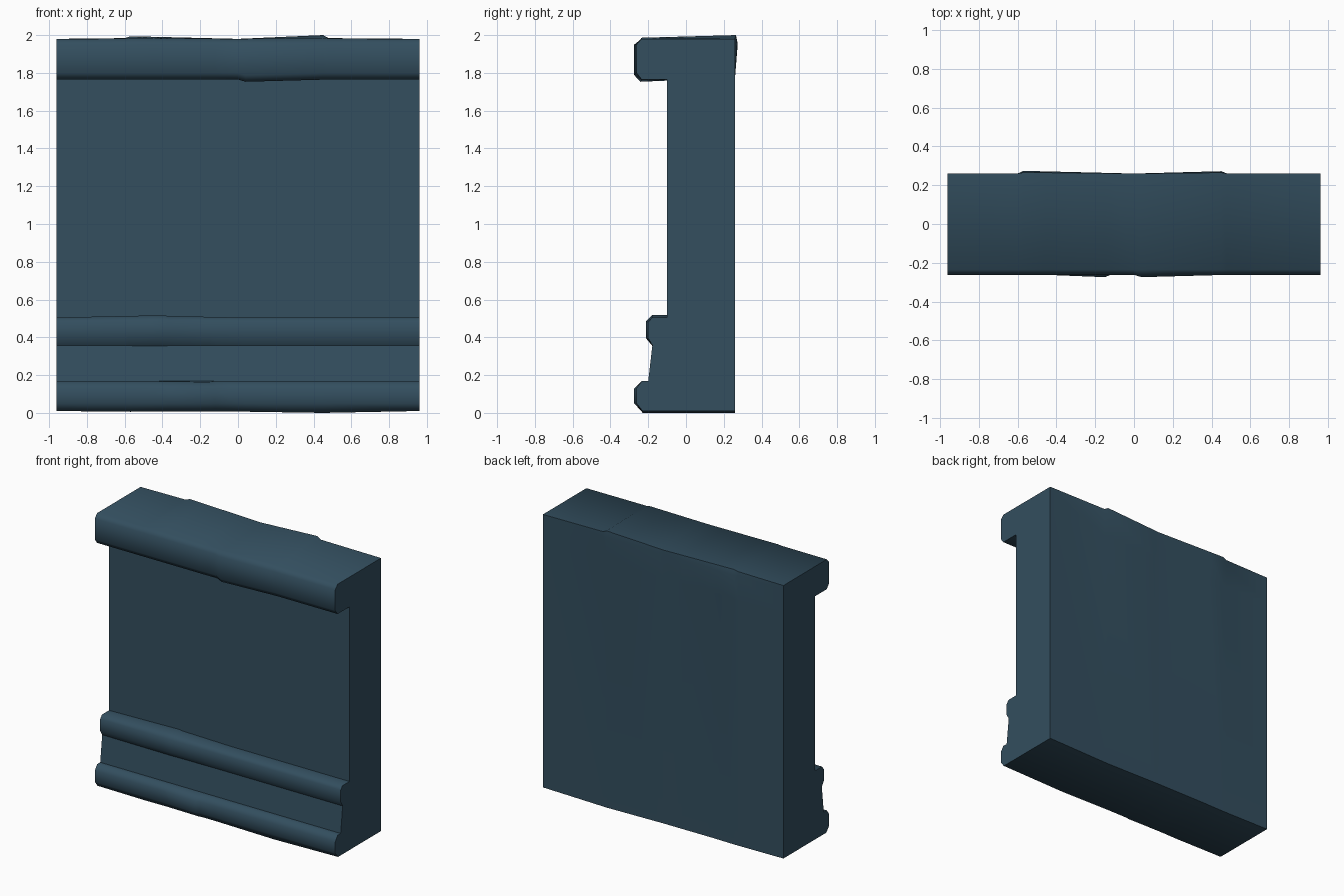
import bpy, bmesh

if "Cube" in bpy.data.objects:
    bpy.data.objects.remove(bpy.data.objects["Cube"])

mat = bpy.data.materials.new("dark slate blue")
mat.diffuse_color = (0.033, 0.077, 0.114, 1)
mat.use_nodes = True
mat.node_tree.nodes["Principled BSDF"].inputs["Base Color"].default_value = mat.diffuse_color


def curve(x, pts):
    """Piecewise linear value at x."""
    for (a, u), (b, v) in zip(pts, pts[1:]):
        if x <= b:
            return u + (v - u) * (x - a) / (b - a)
    return pts[-1][1]


E = 0.96
# Worn-edge offsets along the length of the wall
top_wear = [(-E, 0), (-.6, .004), (-.57, .014), (0, 0), (.45, .02), (.48, .004), (E, 0)]
back_wear = [(-E, 0), (-.6, 0), (-.57, .014), (0, 0), (.45, .012), (.48, 0), (E, 0)]
cornice_wear = [(-E, 0), (0, 0), (.04, .012), (.48, 0), (E, 0)]
rail_wear = [(-E, 0), (-.4, .012), (-.37, .008), (0, 0), (E, 0)]
base_wear = [(-E, 0), (-.45, 0), (-.15, .012), (-.12, 0), (E, 0)]
foot_wear = [(-E, 0), (-.57, .004), (-.4, .002), (0, .003), (.45, .01), (E, 0)]
stations = sorted({x for c in (top_wear, back_wear, cornice_wear, rail_wear, base_wear, foot_wear)
                   for x, _ in c})


def profile(x):
    """Wall section (y, z) at x; the third value marks a sharp edge."""
    t, b, c = curve(x, top_wear), curve(x, back_wear), curve(x, cornice_wear)
    r, s, f = curve(x, rail_wear), curve(x, base_wear), curve(x, foot_wear)
    return [
        # flat back and top
        (.26, .01 - f, 1), (.26, 1.78, 0), (.26 + b, 1.955, 0), (.26 + b * .4, 1.98 + t, 1),
        # cornice
        (-.235, 1.98 + t * .3, 0), (-.262 - c, 1.95, 0), (-.262 - c, 1.80 - c, 0),
        (-.235 - c * .5, 1.765 - c, 0), (-.10, 1.765 - c * .5, 1),
        # panel and middle rail
        (-.10, .505 + r, 1), (-.18, .505 + r, 0), (-.20 - r, .48 + r * .5, 0),
        (-.20 - r, .395, 0), (-.178, .358 - r * .3, 1),
        # sloping plinth and base moulding
        (-.20, .168, 1), (-.235, .168 - s * .4, 0), (-.262 - s, .13, 0),
        (-.262 - s, .05, 0), (-.23 - s * .4, .01 - f, 0),
    ]


# Loft the section along x
bm = bmesh.new()
rings = [[bm.verts.new((x, y, z)) for y, z, _ in profile(x)] for x in stations]
sharp = [p[2] for p in profile(0)]
n = len(sharp)
for A, B in zip(rings, rings[1:]):
    for i in range(n):
        j = (i + 1) % n
        bm.faces.new((A[i], A[j], B[j], B[i]))
    for i in range(n):
        if sharp[i]:
            bm.edges.get((A[i], B[i])).smooth = False
for f in bm.faces:
    f.smooth = True

# End caps with crisp borders
for ring in (rings[0], rings[-1]):
    cap = bm.faces.new(ring)
    for e in cap.edges:
        e.smooth = False
bmesh.ops.recalc_face_normals(bm, faces=bm.faces[:])
bmesh.ops.triangulate(bm, faces=[f for f in bm.faces if len(f.verts) > 4])

mesh = bpy.data.meshes.new("moulded_wall")
bm.to_mesh(mesh)
bm.free()
mesh.materials.append(mat)
wall = bpy.data.objects.new("moulded_wall", mesh)
bpy.context.collection.objects.link(wall)
